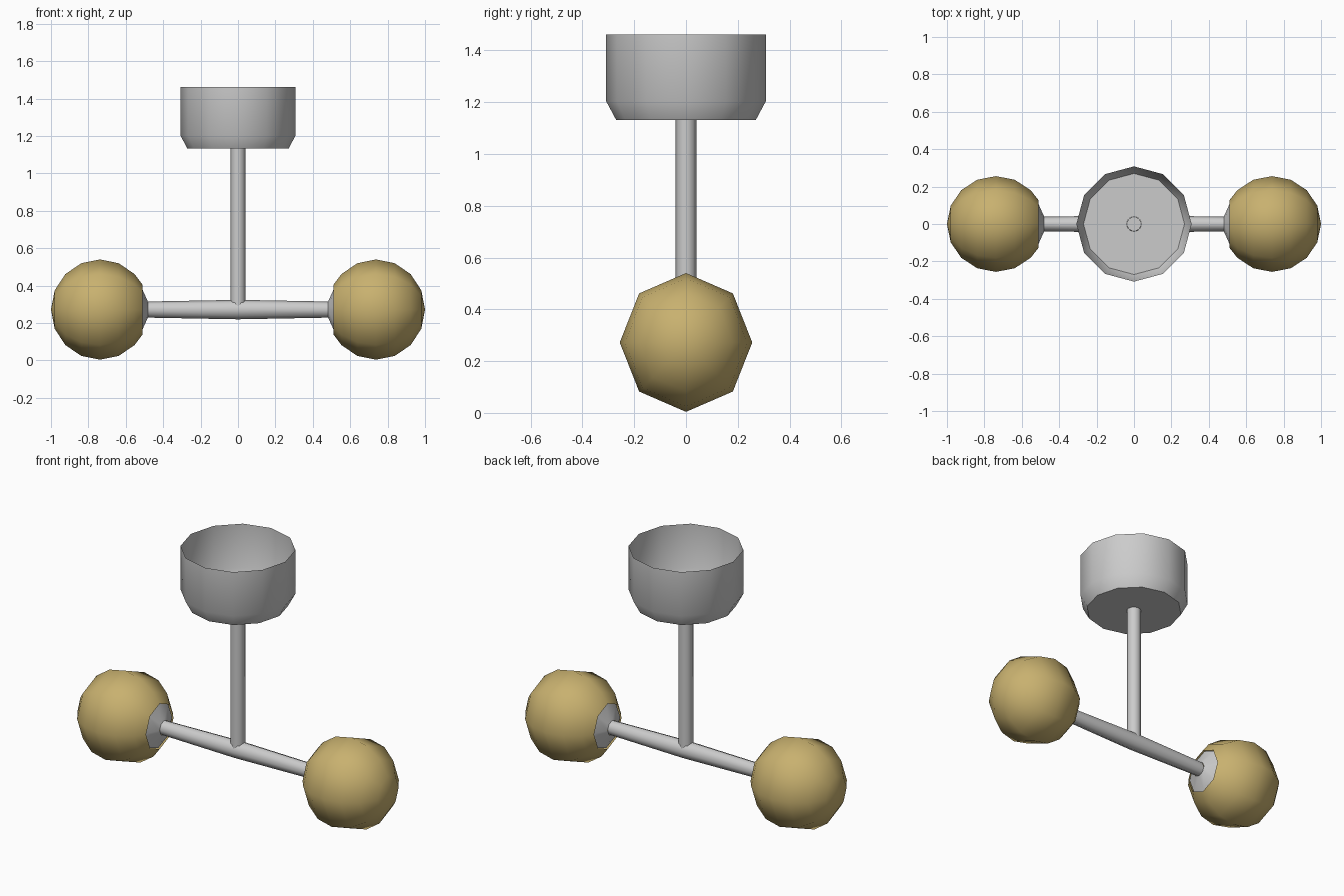
import bpy, bmesh
from math import sin, cos, pi, radians
from mathutils import Matrix

if "Cube" in bpy.data.objects:
    bpy.data.objects.remove(bpy.data.objects["Cube"])

brass = bpy.data.materials.new("warm_globe")
brass.diffuse_color = (0.58, 0.44, 0.16, 1)
brass.use_nodes = True
brass.node_tree.nodes["Principled BSDF"].inputs["Base Color"].default_value = brass.diffuse_color


def lathe(name, profile, sides, matrix=Matrix(), mat=None, angle=50):
    """Revolve (radius, height) points around local z; radius 0 makes a pole."""
    bm = bmesh.new()
    rings = []
    for r, h in profile:
        if r == 0:
            rings.append([bm.verts.new((0, 0, h))] * sides)
        else:
            rings.append([bm.verts.new((r * cos(2 * pi * i / sides),
                                        r * sin(2 * pi * i / sides), h))
                          for i in range(sides)])
    for a, b in zip(rings, rings[1:]):
        for i in range(sides):
            j = (i + 1) % sides
            quad = list(dict.fromkeys((a[i], a[j], b[j], b[i])))
            bm.faces.new(quad)
    bmesh.ops.transform(bm, matrix=matrix, verts=bm.verts)
    bmesh.ops.recalc_face_normals(bm, faces=bm.faces)
    me = bpy.data.meshes.new(name)
    bm.to_mesh(me)
    bm.free()
    ob = bpy.data.objects.new(name, me)
    bpy.context.collection.objects.link(ob)
    if mat:
        me.materials.append(mat)
    bpy.ops.object.select_all(action='DESELECT')
    bpy.context.view_layer.objects.active = ob
    ob.select_set(True)
    bpy.ops.object.shade_smooth_by_angle(angle=radians(angle))
    return ob


AXIS_Z = 0.272

# ceiling cup, open at the top
lathe("ceiling_cup", [(0.04, 1.132), (0.27, 1.132), (0.308, 1.203), (0.308, 1.462)], 12)

# hanging stem
lathe("stem", [(0.04, AXIS_Z), (0.04, 1.135), (0, 1.135)], 8)

# cross bar, a little thicker in the middle
along_x = Matrix.Translation((0, 0, AXIS_Z)) @ Matrix.Rotation(pi / 2, 4, 'Y')
lathe("cross_bar", [(0.043, -0.485), (0.052, 0), (0.043, 0.485)], 8,
      along_x @ Matrix.Diagonal((1, 0.9, 1, 1)))

# flared sockets and globes on both ends
for side, s in (("left", -1), ("right", 1)):
    m = Matrix.Translation((0, 0, AXIS_Z)) @ Matrix.Rotation(s * pi / 2, 4, 'Y')
    lathe(side + "_socket", [(0.043, 0.482), (0.132, 0.522)], 8, m)
    globe = [(0.268 * cos(radians(a)), 0.738 + 0.262 * sin(radians(a)))
             for a in (-60, -45, -22.5, 0, 22.5, 45, 67.5)]
    globe.append((0, 1.0))
    lathe(side + "_globe", globe, 8,
          m @ Matrix.Diagonal((1, 0.955, 1, 1)), brass, 60)
